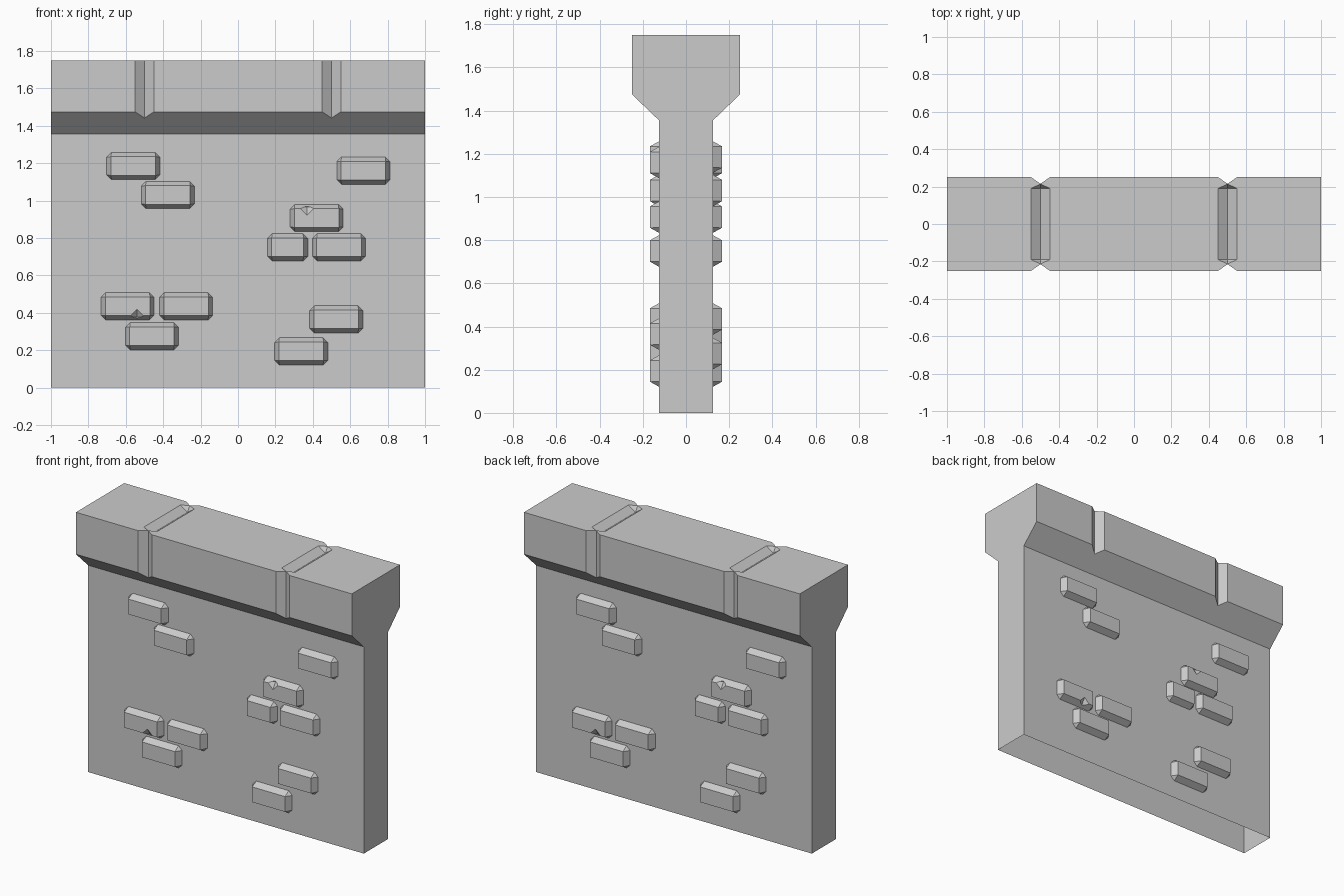
import bpy, bmesh
from math import pi
from mathutils import Vector

if "Cube" in bpy.data.objects:
    bpy.data.objects.remove(bpy.data.objects["Cube"])


def add_object(name, bm):
    bmesh.ops.recalc_face_normals(bm, faces=bm.faces[:])
    mesh = bpy.data.meshes.new(name)
    bm.to_mesh(mesh)
    bm.free()
    obj = bpy.data.objects.new(name, mesh)
    bpy.context.collection.objects.link(obj)
    return obj


def add_hull(bm, points):
    verts = [bm.verts.new(p) for p in points]
    res = bmesh.ops.convex_hull(bm, input=verts)
    faces = [g for g in res["geom"] if isinstance(g, bmesh.types.BMFace)]
    edges = list({e for f in faces for e in f.edges})
    bmesh.ops.dissolve_limit(bm, angle_limit=0.01, verts=verts, edges=edges)


def finish(obj, cutter=None, drop=None):
    """Apply the cut, then remove the hidden faces chosen by drop."""
    if cutter:
        cutter.hide_render = True
        mod = obj.modifiers.new("cut", 'BOOLEAN')
        mod.operation, mod.solver, mod.object = 'DIFFERENCE', 'EXACT', cutter
    deps = bpy.context.evaluated_depsgraph_get()
    bm = bmesh.new()
    bm.from_object(obj, deps)
    bm.normal_update()
    bmesh.ops.delete(bm, geom=[f for f in bm.faces if drop(f)], context='FACES')
    obj.modifiers.clear()
    bm.to_mesh(obj.data)
    bm.free()
    if cutter:
        bpy.data.objects.remove(cutter)


# Wall with flared coping, extruded along x
profile = [(-.125, 0), (.125, 0), (.125, 1.355), (.25, 1.475),
           (.25, 1.75), (-.25, 1.75), (-.25, 1.475), (-.125, 1.355)]
bm = bmesh.new()
face = bm.faces.new([bm.verts.new((-1, y, z)) for y, z in profile])
ext = bmesh.ops.extrude_face_region(bm, geom=[face], use_keep_orig=True)
bmesh.ops.translate(bm, vec=(2, 0, 0),
                    verts=[g for g in ext["geom"] if isinstance(g, bmesh.types.BMVert)])
wall = add_object("wall", bm)

# V-shaped joints between the coping stones: front, back and top
W, D = .05, .035
bm = bmesh.new()
for cx in (-.5, .5):
    for s in (-1, 1):
        add_hull(bm, [(cx + dx, s * .25 + dy, z) for z in (1.36, 1.85)
                      for dx, dy in ((-W, 0), (W, 0), (0, -D), (0, D))])
    trough = [(cx + dx, y, 1.75 + dz) for y in (-.19, .19)
              for dx, dz in ((-W, 0), (W, 0), (0, -D), (0, D))]
    add_hull(bm, trough + [(cx, -.214, 1.75), (cx, .214, 1.75)])
finish(wall, add_object("joint_cutter", bm),
       lambda f: f.calc_center_median().z < .001)

# Raised bricks: chamfered base, smaller rectangular front
BASE, FRONT = -.125, -.166


def brick(name, x, z, w=.142, chip=None):
    h, c, i = .073, .025, .023
    pts = []
    for sx in (-1, 1):
        for sz in (-1, 1):
            pts += [(x + sx * w, BASE, z + sz * (h - c)),
                    (x + sx * (w - c), BASE, z + sz * h),
                    (x + sx * (w - i), FRONT, z + sz * (h - i))]
    bm = bmesh.new()
    add_hull(bm, pts)
    obj = add_object(name + "_front", bm)
    cutter = None
    if chip:
        # small diamond-shaped chip in the front edge
        bm = bmesh.new()
        r = .043
        centre = Vector((chip[0], FRONT, z + chip[1] * (h - i + .008)))
        add_hull(bm, [centre + Vector(v) for v in
                      ((r, 0, 0), (-r, 0, 0), (0, .026, 0), (0, -.04, 0),
                       (0, 0, r), (0, 0, -r))])
        cutter = add_object("chip_cutter", bm)
    finish(obj, cutter, lambda f: f.calc_center_median().y > BASE - .001)
    # same brick on the back, turned half way round
    back = bpy.data.objects.new(name + "_back", obj.data)
    back.rotation_euler.z = pi
    bpy.context.collection.objects.link(back)


for n, (x, z) in enumerate([(-.56, 1.185), (-.375, 1.03), (.67, 1.16), (.54, .75),
                            (-.277, .435), (-.46, .275), (.525, .365), (.338, .194)]):
    brick(f"brick_{n + 1}", x, z)
brick("half_brick", .265, .75, w=.108)
brick("chipped_brick_upper", .42, .907, chip=(.37, 1))
brick("chipped_brick_lower", -.59, .435, chip=(-.54, -1))
